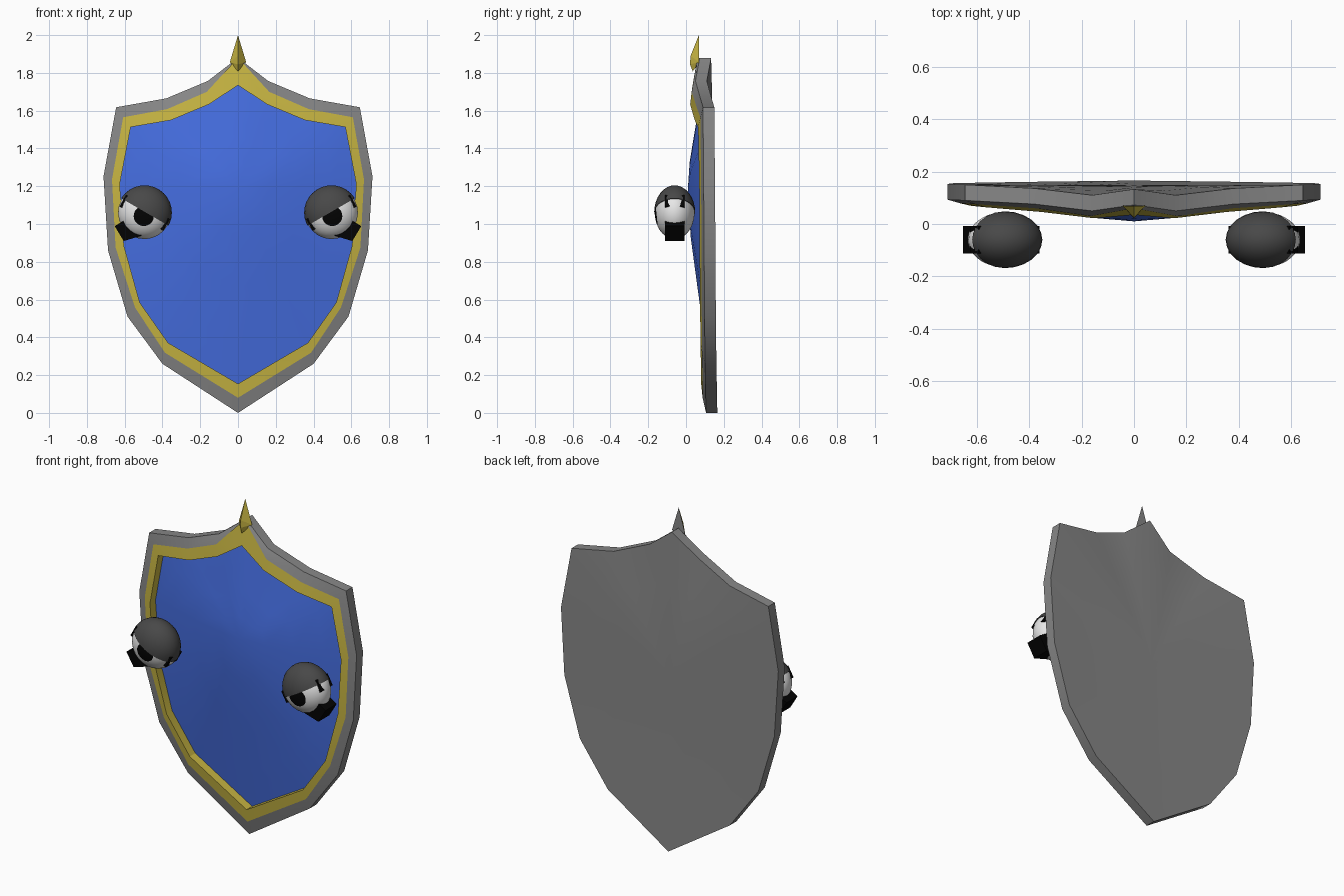
import bpy, bmesh, math
from mathutils import Matrix, Vector

if "Cube" in bpy.data.objects:
    bpy.data.objects.remove(bpy.data.objects["Cube"])


def material(name, rgb):
    m = bpy.data.materials.new(name)
    m.diffuse_color = (*rgb, 1)
    m.use_nodes = True
    m.node_tree.nodes["Principled BSDF"].inputs["Base Color"].default_value = m.diffuse_color
    return m


GREY = material("steel grey", (0.24, 0.24, 0.24))
GOLD = material("gold", (0.57, 0.46, 0.055))
BLUE = material("blue", (0.06, 0.155, 0.75))
LID = material("dark grey", (0.065, 0.065, 0.065))
WHITE = material("white", (0.8, 0.8, 0.8))
BLACK = material("black", (0.001, 0.001, 0.001))


def finish(name, bm, mats, smooth=30):
    bmesh.ops.recalc_face_normals(bm, faces=bm.faces)
    me = bpy.data.meshes.new(name)
    bm.to_mesh(me)
    bm.free()
    ob = bpy.data.objects.new(name, me)
    bpy.context.collection.objects.link(ob)
    for m in mats:
        me.materials.append(m)
    if smooth:
        bpy.ops.object.select_all(action='DESELECT')
        ob.select_set(True)
        bpy.context.view_layer.objects.active = ob
        bpy.ops.object.shade_smooth_by_angle(angle=math.radians(smooth))
    return ob


def mirror_loop(half):
    """Half outline from top to bottom, closed by its mirror image."""
    return half + [(-x, y, z) for x, y, z in reversed(half[1:-1])]


def shift(half, dy):
    return [(x, y + dy, z) for x, y, z in half]


def towards(half, centre, r, f):
    """Shrink an outline towards a centre; r scales x and z, f scales depth."""
    cx, cy, cz = centre
    return [(cx + (x - cx) * r, cy + (y - cy) * f, cz + (z - cz) * r) for x, y, z in half]


def skin(bm, halves, centre=None):
    """Skin successive outlines, optionally closing to a centre point."""
    rows = [[bm.verts.new(p) for p in mirror_loop(h)] for h in halves]
    n = len(rows[0])
    for a, b in zip(rows, rows[1:]):
        for i in range(n):
            j = (i + 1) % n
            bm.faces.new((a[i], a[j], b[j], b[i]))
    if centre:
        c = bm.verts.new(centre)
        for i in range(n):
            bm.faces.new((rows[-1][i], rows[-1][(i + 1) % n], c))


# Half outlines of the shield (x, y, z), top to bottom
rim = [(0, .073, 1.88), (.16, .05, 1.757), (.38, .076, 1.665), (.645, .090, 1.618),
       (.712, .093, 1.252), (.688, .096, .86), (.585, .098, .51), (.40, .101, .26), (0, .106, 0)]
gold_out = [(0, .06, 1.88), (.165, .03, 1.70), (.375, .06, 1.608), (.608, .076, 1.565),
            (.667, .080, 1.236), (.648, .082, .875), (.545, .083, .557), (.386, .085, .318), (0, .088, .08)]
gold_in = [(0, .035, 1.735), (.153, .022, 1.634), (.354, .046, 1.55), (.568, .064, 1.513),
           (.626, .070, 1.212), (.604, .072, .886), (.52, .074, .584), (.37, .077, .371), (0, .080, .154)]

# Steel plate: sloping front rim, edge and nearly flat back
bm = bmesh.new()
back = shift(rim, .06)
back_c = (0, .148, 1.0)
skin(bm, [gold_out, rim, back, towards(back, back_c, .7, .55),
          towards(back, back_c, .35, .1)], centre=back_c)
finish("shield_plate", bm, [GREY])

# Gold border flush with the rim, with a deep inner wall
bm = bmesh.new()
edge = shift(gold_in, .052)
skin(bm, [gold_out, gold_in, edge])
finish("gold_border", bm, [GOLD], smooth=20)

# Domed blue panel set into the border
bm = bmesh.new()
dome_c = (0, .010, 1.19)
skin(bm, [edge, towards(edge, dome_c, .8, .76), towards(edge, dome_c, .52, .43),
          towards(edge, dome_c, .25, .12)], centre=dome_c)
finish("blue_panel", bm, [BLUE], smooth=40)

# Crest spike: gold ridge in front, flat steel back
bm = bmesh.new()
tip, left, right, front, chin, low = [bm.verts.new(p) for p in (
    (0, .068, 2), (-.043, .07, 1.857), (.043, .07, 1.857),
    (0, .024, 1.89), (0, .021, 1.845), (0, .036, 1.808))]
for s in (left, right):
    for a, b in ((tip, front), (front, chin), (chin, low)):
        bm.faces.new((a, b, s))
for f in (bm.faces.new((tip, right, left)), bm.faces.new((left, right, low))):
    f.material_index = 1
finish("crest_spike", bm, [GOLD, GREY], smooth=0)

# Eyes, mirrored left and right
EYE_Z, EYE_Y, EYE_X = 1.06, -.06, .495
RADII = Matrix.Diagonal((.14, .105, .14, 1))
for side, s in (("left", -1), ("right", 1)):
    place = Matrix.Translation((s * EYE_X, EYE_Y, EYE_Z))

    # Eyeball: pole points forward and slightly down, pole faces are the pupil
    bm = bmesh.new()
    bmesh.ops.create_uvsphere(bm, u_segments=24, v_segments=24, radius=1)
    gaze = Vector((s * .03, -1, -.14)).normalized()
    bm.transform(Vector((0, 0, 1)).rotation_difference(gaze).to_matrix().to_4x4())
    for f in bm.faces:
        if f.calc_center_median().normalized().angle(gaze) < math.radians(22.5):
            f.material_index = 1
    bm.transform(place @ RADII)
    finish(side + "_eyeball", bm, [WHITE, BLACK])

    # Angry eyelid: upper half of a larger ellipsoid, tilted down to the middle
    bm = bmesh.new()
    bmesh.ops.create_uvsphere(bm, u_segments=24, v_segments=16, radius=1.035)
    tilt = math.radians(30)
    normal = Vector((-s * math.sin(tilt), 0, math.cos(tilt)))
    cut = bmesh.ops.bisect_plane(bm, geom=bm.verts[:] + bm.edges[:] + bm.faces[:],
                                 plane_co=normal * .03, plane_no=normal, clear_inner=True)
    bmesh.ops.contextual_create(bm, geom=[e for e in cut["geom_cut"]
                                          if isinstance(e, bmesh.types.BMEdge)])
    bm.transform(place @ RADII)
    finish(side + "_eyelid", bm, [LID])

    # Black bars: a flared one below the outer corner, one along the eyelid edge
    for part, angle, start, end, off, width, flare in (
            ("lower_bar", 31, .065, .172, -.026, .092, .027),
            ("lid_bar", -29, -.133, .131, 0, .07, 0)):
        bm = bmesh.new()
        bmesh.ops.create_cube(bm, size=1)
        # Bar runs outwards along x, turned about the view axis
        bm.transform(Matrix.Translation(((start + end) / 2, 0, off))
                     @ Matrix.Diagonal((end - start, .104, width, 1)))
        for v in bm.verts:
            if v.co.x < (start + end) / 2 and v.co.z < off:
                v.co.z -= flare
        bm.transform(Matrix.Rotation(math.radians(angle), 4, 'Y'))
        bm.transform(Matrix.Translation((EYE_X, EYE_Y, EYE_Z)))
        if s < 0:
            bm.transform(Matrix.Diagonal((-1, 1, 1, 1)))
        finish(side + "_" + part, bm, [BLACK], smooth=0)
